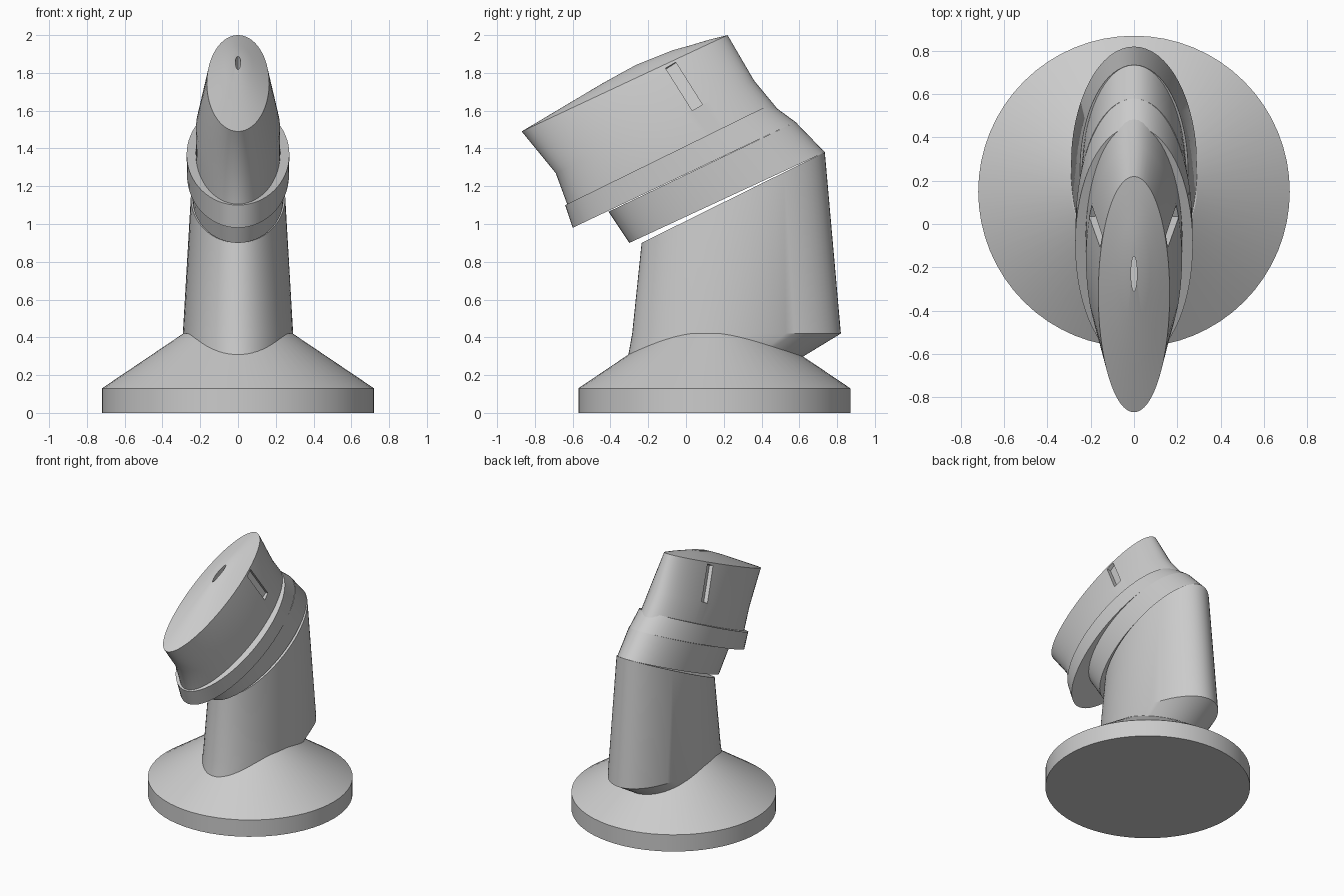
import bpy, bmesh, math
from mathutils import Matrix, Vector

if "Cube" in bpy.data.objects:
    bpy.data.objects.remove(bpy.data.objects["Cube"])

SIDES = 64


def finish(bm, name):
    bmesh.ops.recalc_face_normals(bm, faces=bm.faces)
    me = bpy.data.meshes.new(name)
    bm.to_mesh(me)
    bm.free()
    ob = bpy.data.objects.new(name, me)
    bpy.context.collection.objects.link(ob)
    return ob


def smooth(ob, angle=28):
    bpy.ops.object.select_all(action='DESELECT')
    ob.select_set(True)
    bpy.context.view_layer.objects.active = ob
    bpy.ops.object.shade_smooth_by_angle(angle=math.radians(angle))


def loft(name, rings):
    """Ellipse rings: (front y, front z, back y, back z, half width)."""
    bm = bmesh.new()
    loops = []
    for fy, fz, by, bz, w in rings:
        mid = Vector((0, (fy + by) / 2, (fz + bz) / 2))
        half = Vector((0, (by - fy) / 2, (bz - fz) / 2))
        loop = []
        for i in range(SIDES):
            a = math.tau * i / SIDES
            loop.append(bm.verts.new(mid + half * math.sin(a) + Vector((w * math.cos(a), 0, 0))))
        loops.append(loop)
    for lo, hi in zip(loops, loops[1:]):
        for i in range(SIDES):
            j = (i + 1) % SIDES
            bm.faces.new((lo[i], lo[j], hi[j], hi[i]))
    bm.faces.new(loops[0])
    bm.faces.new(loops[-1])
    return finish(bm, name)


# Round base with conical top
base = loft("base", [(-0.57, 0, 0.87, 0, 0.72), (-0.57, 0.13, 0.87, 0.13, 0.72),
                     (-0.14, 0.42, 0.44, 0.42, 0.29)])

# Neck column, undercut at the back, with a slanted top
neck = loft("neck", [(-0.31, 0.28, 0.59, 0.28, 0.27), (-0.285, 0.42, 0.82, 0.42, 0.292),
                     (-0.235, 0.90, 0.735, 1.38, 0.25)])

# Throat widening from the neck to the collar
throat = loft("throat", [(-0.30, 0.90, 0.735, 1.38, 0.242), (-0.41, 1.065, 0.58, 1.54, 0.255)])

# Collar / jaw plate
collar = loft("collar", [(-0.60, 0.98, 0.58, 1.54, 0.27), (-0.64, 1.10, 0.45, 1.635, 0.272)])

# Head with domed top
head = loft("head", [(-0.62, 1.08, 0.55, 1.53, 0.225), (-0.69, 1.27, 0.36, 1.76, 0.222),
                     (-0.87, 1.49, 0.22, 2.00, 0.165), (-0.66, 1.615, 0.12, 1.975, 0.122),
                     (-0.45, 1.74, 0.02, 1.945, 0.075), (-0.27, 1.84, -0.07, 1.92, 0.03)])

# Slot cutters: two slanted eyes and one slit on the forehead
cutters = []
for side in (1, -1):
    d = Vector((0.05 * side, 0.145, -0.23)).normalized()
    n = Vector((side, 0, 0))
    n = (n - d * n.dot(d)).normalized()
    t = d.cross(n)
    rot = Matrix((n, t, d)).transposed().to_4x4()
    bm = bmesh.new()
    bmesh.ops.create_cube(bm, size=1)
    bmesh.ops.transform(bm, verts=bm.verts, matrix=Matrix.Translation((0.25 * side, -0.018, 1.74))
                        @ rot @ Matrix.Diagonal((0.2, 0.062, 0.27, 1)))
    cutters.append(finish(bm, "eye_cutter"))
bm = bmesh.new()
bmesh.ops.create_cone(bm, cap_ends=True, segments=24, radius1=1, radius2=1, depth=1)
bmesh.ops.transform(bm, verts=bm.verts, matrix=Matrix.Translation((0, -0.23, 1.87))
                    @ Matrix.Diagonal((0.014, 0.08, 0.2, 1)))
cutters.append(finish(bm, "forehead_cutter"))

bpy.context.view_layer.objects.active = head
for c in cutters:
    c.hide_render = True
    m = head.modifiers.new("slot", 'BOOLEAN')
    m.operation = 'DIFFERENCE'
    m.solver = 'EXACT'
    m.object = c
    bpy.ops.object.modifier_apply(modifier=m.name)
for c in cutters:
    bpy.data.objects.remove(c)

for ob in (base, neck, throat, collar, head):
    smooth(ob)
